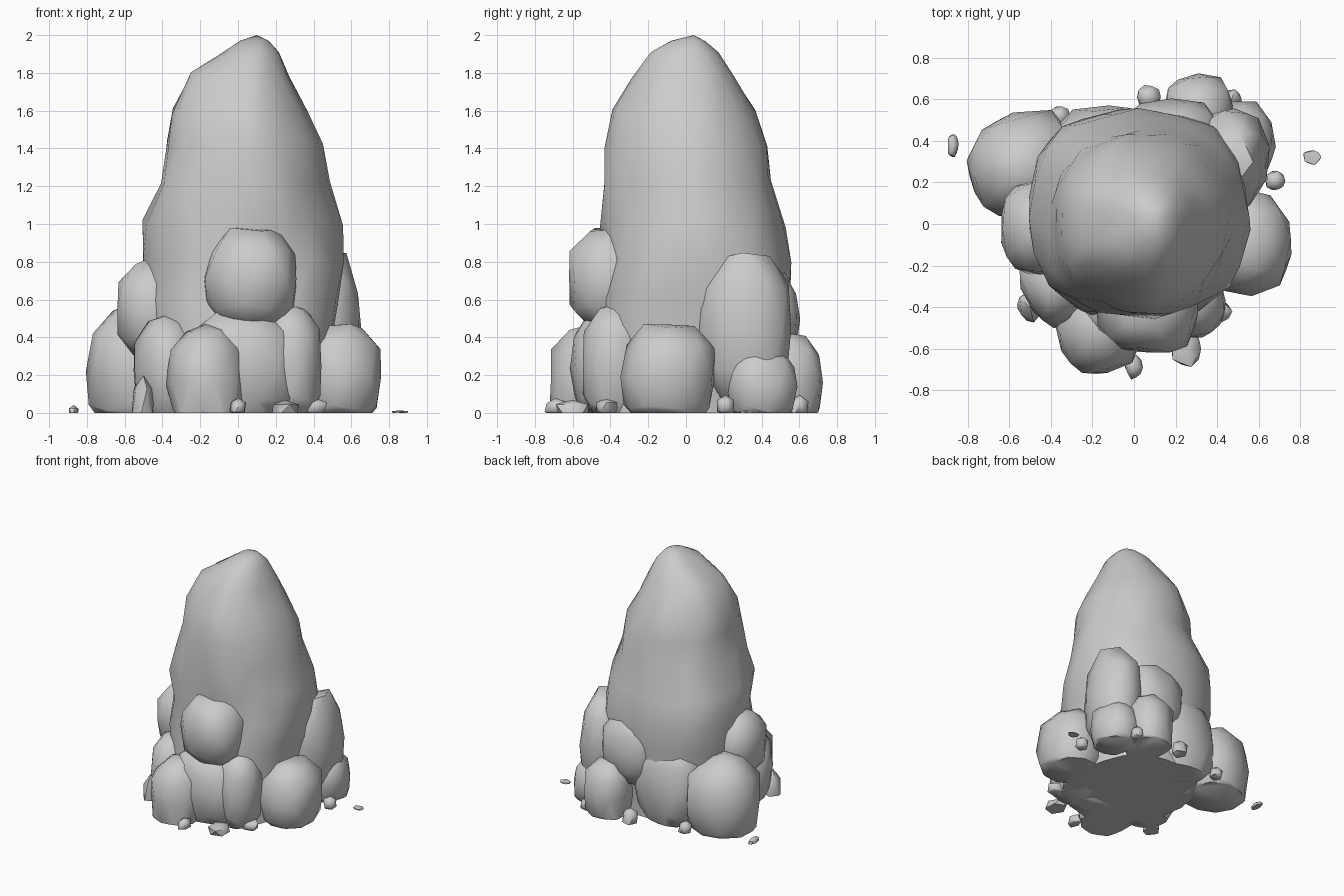
import bpy, bmesh, math
from mathutils import Vector, noise

if "Cube" in bpy.data.objects:
    bpy.data.objects.remove(bpy.data.objects["Cube"])


def finish(name, bm):
    # Cut flat at ground level, cap, and shade smooth
    geom = bm.verts[:] + bm.edges[:] + bm.faces[:]
    bmesh.ops.bisect_plane(bm, geom=geom, plane_co=(0, 0, 0), plane_no=(0, 0, 1), clear_inner=True)
    edges = [e for e in bm.edges if e.is_boundary]
    if edges:
        bmesh.ops.holes_fill(bm, edges=edges, sides=0)
    bmesh.ops.recalc_face_normals(bm, faces=bm.faces[:])
    me = bpy.data.meshes.new(name)
    bm.to_mesh(me)
    bm.free()
    ob = bpy.data.objects.new(name, me)
    bpy.context.collection.objects.link(ob)
    bpy.ops.object.select_all(action='DESELECT')
    ob.select_set(True)
    bpy.context.view_layer.objects.active = ob
    bpy.ops.object.shade_smooth_by_angle(angle=math.radians(50))
    return ob


def rock(name, loc, radii, seed, detail=2, rough=0.12, turn=0.0):
    # Slightly boxy, lumpy ellipsoid
    bm = bmesh.new()
    bmesh.ops.create_icosphere(bm, subdivisions=detail, radius=1)
    c, s = math.cos(turn), math.sin(turn)
    for v in bm.verts:
        d = v.co.normalized()
        n = sum(abs(k) ** 2.5 for k in d) ** (-1 / 2.5)
        r = n * (1 + rough * noise.noise(d * 1.9 + Vector((seed * 7.3, seed * 3.1, 1.7))))
        x, y, z = d.x * r * radii[0], d.y * r * radii[1], d.z * r * radii[2]
        v.co = Vector((x * c - y * s, x * s + y * c, z)) + Vector(loc)
    return finish(name, bm)


# Main spire: z, x min, x max, y min, y max
SECTIONS = [
    (0.00, -0.45, 0.48, -0.48, 0.50), (0.30, -0.46, 0.50, -0.47, 0.52),
    (0.60, -0.49, 0.54, -0.45, 0.55), (0.80, -0.51, 0.55, -0.44, 0.56),
    (1.00, -0.51, 0.53, -0.46, 0.52), (1.22, -0.41, 0.46, -0.43, 0.47),
    (1.42, -0.37, 0.43, -0.42, 0.43), (1.60, -0.33, 0.36, -0.38, 0.37),
    (1.78, -0.25, 0.27, -0.28, 0.26), (1.91, -0.08, 0.21, -0.19, 0.17),
    (1.97, 0.01, 0.16, -0.08, 0.10),
]
SIDES = 18
bm = bmesh.new()
rings = []
for i, (z, x0, x1, y0, y1) in enumerate(SECTIONS):
    ring = []
    for k in range(SIDES):
        a = 2 * math.pi * (k + 0.5 * (i % 2)) / SIDES
        c, s = math.cos(a), math.sin(a)
        n = (abs(c) ** 2.3 + abs(s) ** 2.3) ** (-1 / 2.3)
        p = Vector((c * 1.6, s * 1.6, z * 3.2))
        n *= 1 + 0.11 * noise.noise(p + Vector((4.2, 1.3, 0.6)))
        zz = z + (0.05 * noise.noise(p * 1.7) if 0 < i < 9 else 0)
        ring.append(bm.verts.new(((x0 + x1) / 2 + c * n * (x1 - x0) / 2,
                                  (y0 + y1) / 2 + s * n * (y1 - y0) / 2, zz)))
    rings.append(ring)
for i in range(len(rings) - 1):
    a, b = rings[i], rings[i + 1]
    for k in range(SIDES):
        j = (k + 1) % SIDES
        if i % 2 == 0:
            bm.faces.new((a[k], a[j], b[k]))
            bm.faces.new((a[j], b[j], b[k]))
        else:
            bm.faces.new((a[k], a[j], b[j]))
            bm.faces.new((a[k], b[j], b[k]))
tip = bm.verts.new((0.10, 0.04, 2.0))
for k in range(SIDES):
    bm.faces.new((rings[-1][k], rings[-1][(k + 1) % SIDES], tip))
finish("main_spire", bm)

# Boulders leaning on the spire: name, centre, radii, turn
BOULDERS = [
    ("left_back_boulder", (-0.53, 0.28, 0.22), (0.27, 0.25, 0.36), 0.2),
    ("left_upper_boulder", (-0.45, -0.02, 0.54), (0.20, 0.23, 0.27), 0.0),
    ("left_front_boulder", (-0.38, -0.29, 0.22), (0.16, 0.20, 0.30), 0.5),
    ("front_left_boulder", (-0.17, -0.50, 0.16), (0.20, 0.23, 0.30), 0.2),
    ("front_base_boulder", (0.02, -0.42, 0.24), (0.30, 0.19, 0.32), 0.0),
    ("front_upper_boulder", (0.07, -0.38, 0.71), (0.25, 0.25, 0.28), 0.1),
    ("front_right_boulder", (0.27, -0.36, 0.25), (0.17, 0.20, 0.32), 0.3),
    ("right_boulder", (0.54, -0.09, 0.19), (0.22, 0.25, 0.30), 0.1),
    ("right_back_boulder", (0.46, 0.31, 0.44), (0.19, 0.25, 0.42), -0.1),
    ("right_back_foot", (0.52, 0.40, 0.14), (0.16, 0.19, 0.22), 0.2),
    ("back_right_boulder", (0.31, 0.53, 0.16), (0.17, 0.20, 0.28), 0.0),
    ("back_upper_boulder", (0.18, 0.44, 0.50), (0.24, 0.16, 0.28), 0.0),
    ("back_base_boulder", (-0.12, 0.40, 0.28), (0.27, 0.17, 0.36), 0.0),
]
for i, (name, loc, radii, turn) in enumerate(BOULDERS):
    rock(name, loc, radii, i + 1, turn=turn)

# Small stones and loose chips around the foot
STONES = [
    ((0.00, -0.69, 0.03), (0.045, 0.06, 0.05)), ((0.25, -0.60, 0.02), (0.08, 0.09, 0.05)),
    ((0.40, -0.42, 0.03), (0.07, 0.06, 0.05)), ((-0.50, -0.40, 0.05), (0.06, 0.08, 0.16)),
    ((-0.36, 0.52, 0.03), (0.05, 0.05, 0.06)), ((0.07, 0.61, 0.04), (0.06, 0.06, 0.08)),
    ((0.68, 0.21, 0.04), (0.05, 0.05, 0.06)), ((0.47, 0.60, 0.03), (0.05, 0.05, 0.06)),
    ((-0.87, 0.38, 0.005), (0.027, 0.06, 0.035)), ((0.855, 0.32, 0.002), (0.045, 0.035, 0.013)),
]
for i, (loc, radii) in enumerate(STONES):
    rock("loose_stone_%d" % (i + 1), loc, radii, i + 31, detail=1, rough=0.25)
